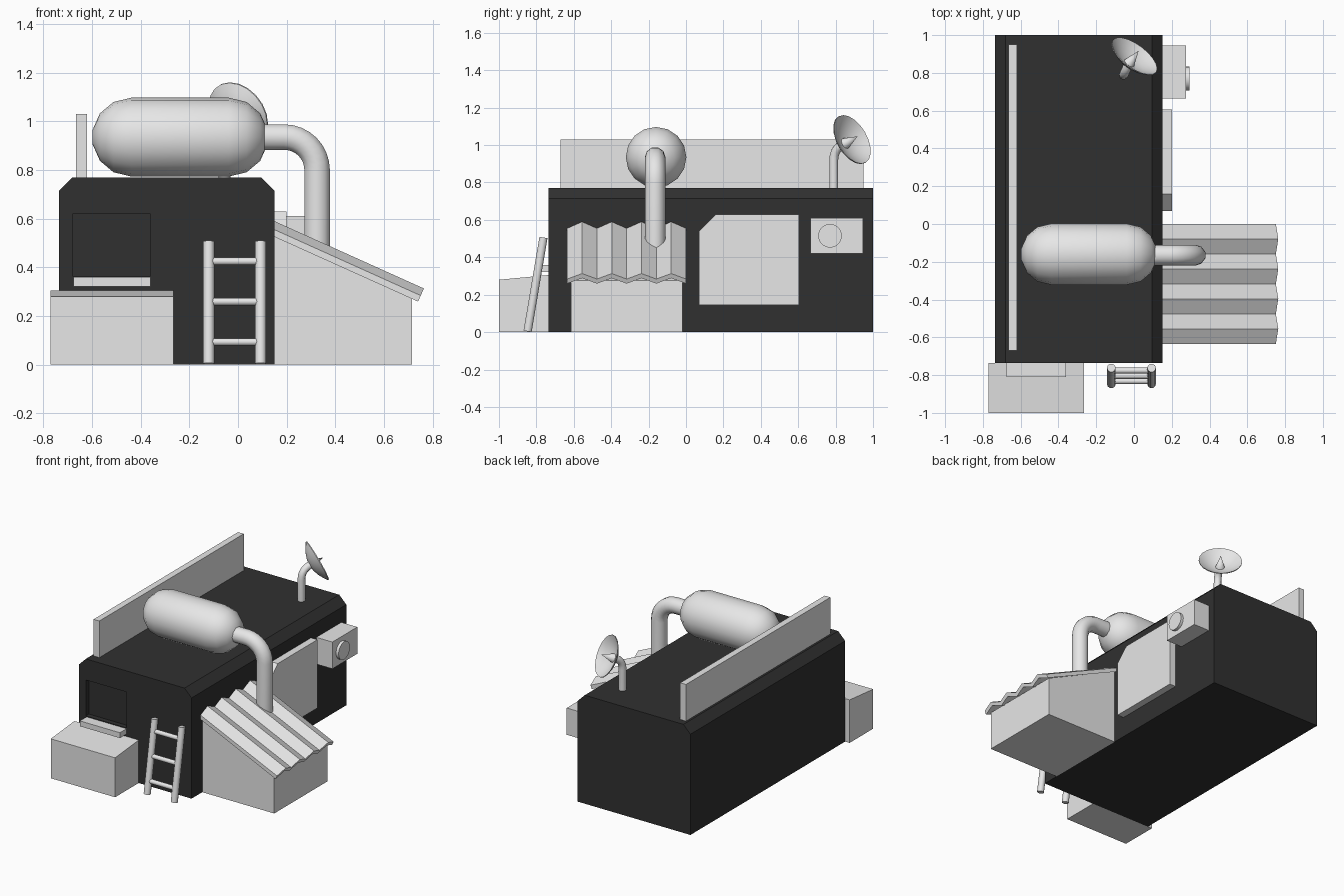
import bpy, bmesh
from math import sin, cos, pi, radians
from mathutils import Vector

old = bpy.data.objects.get("Cube")
if old:
    bpy.data.objects.remove(old, do_unlink=True)


def material(name, rgb):
    m = bpy.data.materials.new(name)
    m.use_nodes = True
    m.diffuse_color = (*rgb, 1)
    m.node_tree.nodes["Principled BSDF"].inputs["Base Color"].default_value = (*rgb, 1)
    return m


LIGHT = material("light_grey", (0.8, 0.8, 0.8))
DARK = material("charcoal", (0.03, 0.03, 0.03))


def activate(ob):
    bpy.ops.object.select_all(action="DESELECT")
    ob.select_set(True)
    bpy.context.view_layer.objects.active = ob


def finish(name, bm, mat=LIGHT, smooth=False):
    bmesh.ops.recalc_face_normals(bm, faces=bm.faces)
    me = bpy.data.meshes.new(name)
    bm.to_mesh(me)
    bm.free()
    me.materials.append(mat)
    ob = bpy.data.objects.new(name, me)
    bpy.context.collection.objects.link(ob)
    if smooth:
        activate(ob)
        bpy.ops.object.shade_smooth_by_angle(angle=radians(40))
    return ob


def prism(name, profile, axis, start, end, mat=LIGHT):
    """Extrude a side profile along x (points are y, z) or y (points are x, z)."""
    bm = bmesh.new()
    place = (lambda p, t: (t, *p)) if axis == "x" else (lambda p, t: (p[0], t, p[1]))
    face = bm.faces.new([bm.verts.new(place(p, start)) for p in profile])
    moved = bmesh.ops.extrude_face_region(bm, geom=[face])["geom"]
    step = Vector(place((0, 0), end - start))
    bmesh.ops.translate(bm, vec=step, verts=[v for v in moved if isinstance(v, bmesh.types.BMVert)])
    return finish(name, bm, mat)


def box(name, x, y, z, mat=LIGHT):
    return prism(name, [(x[0], z[0]), (x[1], z[0]), (x[1], z[1]), (x[0], z[1])], "y", *y, mat)


def revolve(name, profile, origin, direction, sides=16):
    """Spin (radius, height) points around a direction."""
    bm = bmesh.new()
    turn = Vector(direction).to_track_quat("Z", "Y")
    rings = []
    for r, h in profile:
        angles = [2 * pi * i / sides for i in range(sides if r else 1)]
        rings.append([bm.verts.new(Vector(origin) + turn @ Vector((r * cos(a), r * sin(a), h)))
                      for a in angles])
    for a, b in zip(rings, rings[1:]):
        for i in range(sides):
            j = (i + 1) % sides
            loop = [a[i % len(a)], a[j % len(a)], b[j % len(b)], b[i % len(b)]]
            bm.faces.new(list(dict.fromkeys(loop)))
    return finish(name, bm, smooth=True)


def tube(name, path, radius):
    """Round capped bar along a list of points."""
    cu = bpy.data.curves.new(name, "CURVE")
    cu.dimensions = "3D"
    cu.bevel_depth = radius
    cu.bevel_resolution = 3
    cu.use_fill_caps = True
    sp = cu.splines.new("POLY")
    sp.points.add(len(path) - 1)
    for p, co in zip(sp.points, path):
        p.co = (*co, 1)
    cu.materials.append(LIGHT)
    ob = bpy.data.objects.new(name, cu)
    bpy.context.collection.objects.link(ob)
    activate(ob)
    bpy.ops.object.convert(target="MESH")
    bpy.ops.object.shade_smooth_by_angle(angle=radians(40))
    return ob


# Main building with chamfered roof edges
L, R, TOP, C = -0.735, 0.15, 0.77, 0.055
body = prism("building", [(L, 0), (R, 0), (R, TOP - C), (R - C, TOP), (L + C, TOP), (L, TOP - C)],
             "y", -0.735, 1.0, DARK)

# Recessed front window
cutter = box("window_cutter", (-0.68, -0.36), (-0.8, -0.7), (0.365, 0.62), DARK)
cutter.hide_render = True
cut = body.modifiers.new("window", "BOOLEAN")
cut.operation = "DIFFERENCE"
cut.solver = "EXACT"
cut.object = cutter
activate(body)
bpy.ops.object.modifier_apply(modifier=cut.name)
bpy.data.objects.remove(cutter, do_unlink=True)
box("window_sill", (-0.675, -0.36), (-0.81, -0.735), (0.322, 0.36))

# Front counter with a slightly sloped top
prism("front_counter", [(-1, 0), (-0.735, 0), (-0.735, 0.305), (-1, 0.28)], "x", -0.77, -0.265)

# Roof panel, side door plate, vent box
box("roof_panel", (-0.665, -0.62), (-0.67, 0.95), (TOP, 1.03))
prism("side_door", [(0.07, 0.145), (0.605, 0.145), (0.605, 0.63), (0.16, 0.63), (0.07, 0.54)],
      "x", R, 0.2)
box("vent_box", (R, 0.275), (0.665, 0.945), (0.42, 0.61))
revolve("vent_knob", [(0, 0), (0.063, 0), (0.063, 0.02), (0, 0.02)], (0.275, 0.77, 0.515), (1, 0, 0), 24)

# Side shed
prism("shed", [(R, 0), (0.715, 0), (0.715, 0.275), (R, 0.535)], "y", -0.615, -0.02)

# Corrugated shed roof: zigzag section swept down the slope
bm = bmesh.new()
FOLDS, WIDTH = 8, 0.635
slope = Vector((0.91, 0, -0.41))
normal = Vector((0.41, 0, 0.91))
upper = Vector((R, 0, 0.525))
section = [(-WIDTH + WIDTH * i / FOLDS, 0.032 * (i % 2)) for i in range(FOLDS + 1)]
grid = {}
for i, (y, rise) in enumerate(section):
    for layer in (0, 1):
        for end, dist in enumerate((-0.03, 0.648)):
            p = upper + slope * dist + normal * (rise + 0.027 * layer)
            grid[i, layer, end] = bm.verts.new((p.x, y, p.z))
for i in range(FOLDS):
    for layer in (0, 1):
        bm.faces.new([grid[i, layer, 0], grid[i + 1, layer, 0], grid[i + 1, layer, 1], grid[i, layer, 1]])
    for end in (0, 1):
        bm.faces.new([grid[i, 0, end], grid[i + 1, 0, end], grid[i + 1, 1, end], grid[i, 1, end]])
for i in (0, FOLDS):
    bm.faces.new([grid[i, 0, 0], grid[i, 1, 0], grid[i, 1, 1], grid[i, 0, 1]])
finish("shed_roof", bm)

# Rooftop tank: capsule along x
TY, TZ, TR = -0.16, 0.935, 0.162
arc = [radians(a) for a in (11, 37, 63, 90)]
cap = [(TR * sin(a), TR * cos(a)) for a in arc]
tank_profile = ([(0, -0.2 - cap[0][1])] + [(r, -0.2 - h) for r, h in cap]
                + [(r, 0.2 + h) for r, h in reversed(cap)] + [(0, 0.2 + cap[0][1])])
revolve("tank", tank_profile, (-0.238, TY, TZ), (1, 0, 0))

# Pipe from the tank down into the shed roof
BEND = 0.135
elbow = [(0.19 + BEND * sin(a), TY - 0.005, TZ - BEND + BEND * cos(a))
         for a in (pi / 2 * i / 8 for i in range(9))]
tube("tank_pipe", [(0.08, TY - 0.005, TZ)] + elbow + [(0.325, TY - 0.005, 0.44)], 0.055)

# Leaning ladder
foot, head = Vector((0, -0.847, 0.004)), Vector((0, -0.762, 0.506))
rails = {"right": -0.12, "left": 0.093}
for side, x in rails.items():
    tube(f"ladder_rail_{side}", [foot + Vector((x, 0, 0)), head + Vector((x, 0, 0))], 0.023)
for n, z in enumerate((0.09, 0.257, 0.424)):
    mid = foot.lerp(head, z / head.z)
    tube(f"ladder_rung_{n + 1}", [mid + Vector((x, 0, 0)) for x in rails.values()], 0.016)

# Dish on a bent mast
aim = Vector((0.544, 0.725, 0.42)).normalized()
rim = Vector((0, 0.885, 1.028))
DR, DEPTH = 0.143, 0.055
bowl = [(DR * t, DEPTH * (t * t - 1)) for t in (0, 0.3, 0.55, 0.8, 1)]
inner = [(r, h + 0.006) for r, h in reversed(bowl)]
revolve("dish", bowl + inner, rim, aim, 20)
revolve("dish_feed", [(0, -0.05), (0.032, -0.05), (0, 0.045)], rim, aim, 12)
base = Vector((-0.055, 0.79, TOP))
back = rim - aim * (DEPTH - 0.005)
corner = Vector((base.x, base.y, 0.985))
start = Vector((base.x, base.y, 0.92))
bend = [start.lerp(corner, t).lerp(corner.lerp(back, t), t) for t in (0, 0.2, 0.4, 0.6, 0.8, 1)]
tube("dish_mast", [base] + bend, 0.025)
